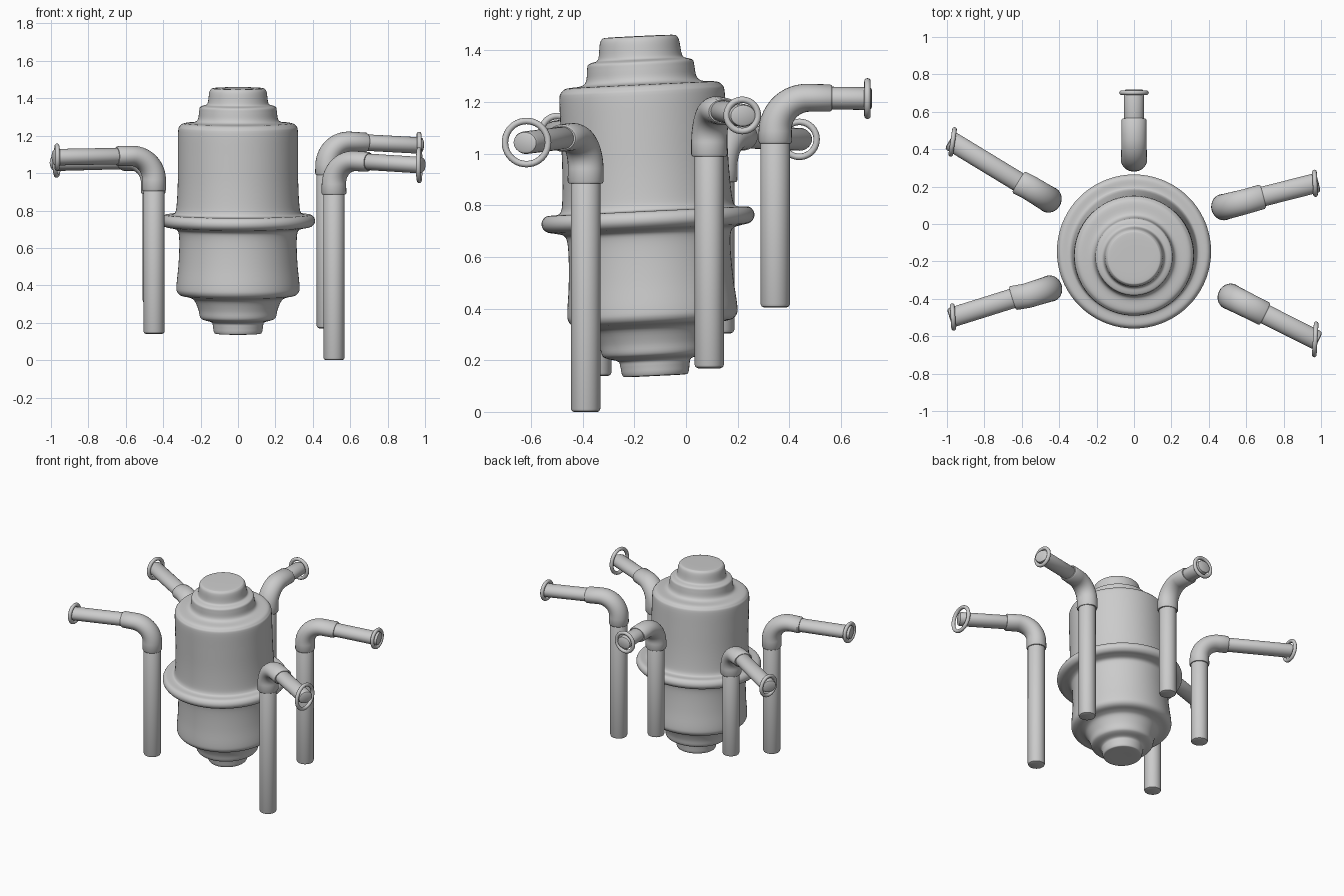
import bpy, bmesh, math
from mathutils import Vector

if "Cube" in bpy.data.objects:
    bpy.data.objects.remove(bpy.data.objects["Cube"])


def finish(name, bm, angle=40):
    bmesh.ops.recalc_face_normals(bm, faces=bm.faces[:])
    me = bpy.data.meshes.new(name)
    bm.to_mesh(me)
    bm.free()
    ob = bpy.data.objects.new(name, me)
    bpy.context.collection.objects.link(ob)
    bpy.ops.object.select_all(action='DESELECT')
    ob.select_set(True)
    bpy.context.view_layer.objects.active = ob
    bpy.ops.object.shade_smooth_by_angle(angle=math.radians(angle))
    return ob


def skin(name, rings):
    """Bridge closed rings of points and cap both ends."""
    bm = bmesh.new()
    vs = [[bm.verts.new(p) for p in r] for r in rings]
    n = len(vs[0])
    for a, b in zip(vs, vs[1:]):
        for i in range(n):
            j = (i + 1) % n
            bm.faces.new((a[i], a[j], b[j], b[i]))
    bm.faces.new(vs[0])
    bm.faces.new(vs[-1])
    return finish(name, bm)


def smooth_profile(pts, steps=4):
    """Catmull-Rom curve through the profile points."""
    p = [Vector(q) for q in pts]
    p = [p[0]] + p + [p[-1]]
    out = []
    for a, b, c, d in zip(p, p[1:], p[2:], p[3:]):
        for k in range(steps):
            t = k / steps
            out.append(0.5 * (2 * b + (c - a) * t + (2 * a - 5 * b + 4 * c - d) * t * t
                              + (3 * b - a - 3 * c + d) * t ** 3))
    return out + [p[-1]]


def sweep(name, path, side, radii, n=28):
    """Elliptical tube along a planar path; radii = (sideways, in plane)."""
    rings = []
    for i, p in enumerate(path):
        tan = (path[min(i + 1, len(path) - 1)] - path[max(i - 1, 0)]).normalized()
        nor = tan.cross(side).normalized()
        a, b = radii[i]
        rings.append([p + side * a * math.cos(k * math.tau / n) + nor * b * math.sin(k * math.tau / n)
                      for k in range(n)])
    return skin(name, rings)


def straight(name, p, q, side, a, b, bev=0.014):
    """Rod with softened ends."""
    d = (q - p).normalized()
    path = [p, p + d * bev * 0.3, p + d * bev, q - d * bev, q - d * bev * 0.3, q]
    s = [1 - bev / a, 1 - 0.3 * bev / a, 1, 1, 1 - 0.3 * bev / a, 1 - bev / a]
    return sweep(name, path, side, [(a * k, b * k) for k in s])


# Central body: lathed profile (radius, height), leaning slightly forward
profile = [(0.02, 0.14), (0.11, 0.14), (0.128, 0.148), (0.134, 0.18), (0.142, 0.202), (0.185, 0.215),
           (0.203, 0.23), (0.212, 0.27), (0.235, 0.32), (0.265, 0.336), (0.305, 0.345), (0.326, 0.365),
           (0.329, 0.40), (0.319, 0.50), (0.314, 0.60), (0.316, 0.67), (0.328, 0.697), (0.36, 0.707),
           (0.392, 0.714), (0.410, 0.733), (0.410, 0.757), (0.392, 0.776), (0.352, 0.779), (0.336, 0.79),
           (0.328, 0.83), (0.322, 0.95), (0.321, 1.10), (0.320, 1.225), (0.311, 1.252), (0.29, 1.266),
           (0.235, 1.272), (0.214, 1.29), (0.208, 1.33), (0.204, 1.352), (0.19, 1.36), (0.168, 1.367),
           (0.160, 1.385), (0.154, 1.43), (0.145, 1.449), (0.125, 1.455), (0.02, 1.456)]
N = 72
MID = 0.745
body = skin("tank_body", [[(r * math.cos(i * math.tau / N), r * math.sin(i * math.tau / N), z - MID)
                           for i in range(N)] for r, z in smooth_profile(profile)])
body.location = (0, -0.147, MID)
body.rotation_euler.x = 0.048


def pipe(tag, base, z_bottom, z_elbow, elbow_end, tip, ring_r, ring_axis):
    foot = Vector((base[0], base[1], z_bottom))
    e, t = Vector(elbow_end), Vector(tip)
    d = (t - e).normalized()
    flat = Vector((d.x, d.y, 0)).normalized()
    side = flat.cross(Vector((0, 0, 1))).normalized()
    # upright leg
    low = Vector((base[0], base[1], z_elbow))
    straight(tag + "_upright_pipe", foot, low + Vector((0, 0, 0.03)), side, 0.057, 0.057)
    # elbow: straight collar, quarter bend, straight collar
    corner = Vector((base[0], base[1], e.z - d.z * (e - low).dot(flat)))
    br = min(0.13, corner.z - z_elbow - 0.02)
    p0, p2 = corner - Vector((0, 0, br)), corner + d * br
    bend, steps = [], 12
    for i in range(steps + 1):
        a = i / steps * math.pi / 2
        bend.append(corner + (p0 - corner) * (1 - math.sin(a)) + (p2 - corner) * (1 - math.cos(a)))
    path = [low, low + Vector((0, 0, 0.008))] + bend + [e - d * 0.008, e]
    m = len(path) - 1
    radii = [(0.071 - 0.005 * i / m, 0.066 - 0.014 * i / m) for i in range(m + 1)]
    radii[0] = tuple(r - 0.005 for r in radii[0])
    radii[-1] = tuple(r - 0.005 for r in radii[-1])
    sweep(tag + "_elbow", path, side, radii)
    # outlet arm
    straight(tag + "_outlet_pipe", e - d * 0.03, t, side, 0.053, 0.044)
    # open ring around the outlet end
    minor = 0.0125
    major = ring_r - minor
    c = t - d * 0.018
    ax = Vector(ring_axis).normalized()
    bpy.ops.mesh.primitive_torus_add(major_radius=major, minor_radius=minor, major_segments=40,
                                     minor_segments=12, location=c,
                                     rotation=ax.to_track_quat('Z', 'Y').to_euler())
    bpy.context.object.name = tag + "_end_ring"
    bpy.ops.object.shade_smooth()


# Five pipes around the body
pipe("back", (0, 0.345), 0.405, 1.04, (0, 0.565, 1.215), (0, 0.72, 1.213), 0.079, (0, 1, 0))
pipe("back_right", (0.478, 0.09), 0.17, 0.99, (0.69, 0.147, 1.163), (0.985, 0.222, 1.147), 0.073, (1, 0.05, 0))
pipe("front_right", (0.513, -0.388), 0.0, 0.885, (0.70, -0.482, 1.06), (0.985, -0.625, 1.042), 0.096, (1, -0.06, 0))
pipe("front_left", (-0.449, -0.345), 0.14, 0.905, (-0.65, -0.398, 1.091), (-0.985, -0.503, 1.085), 0.073, (-1, -0.06, 0))
pipe("back_left", (-0.453, 0.13), 0.305, 0.89, (-0.618, 0.225, 1.065), (-0.985, 0.448, 1.055), 0.08, (-1, 0.15, 0))
